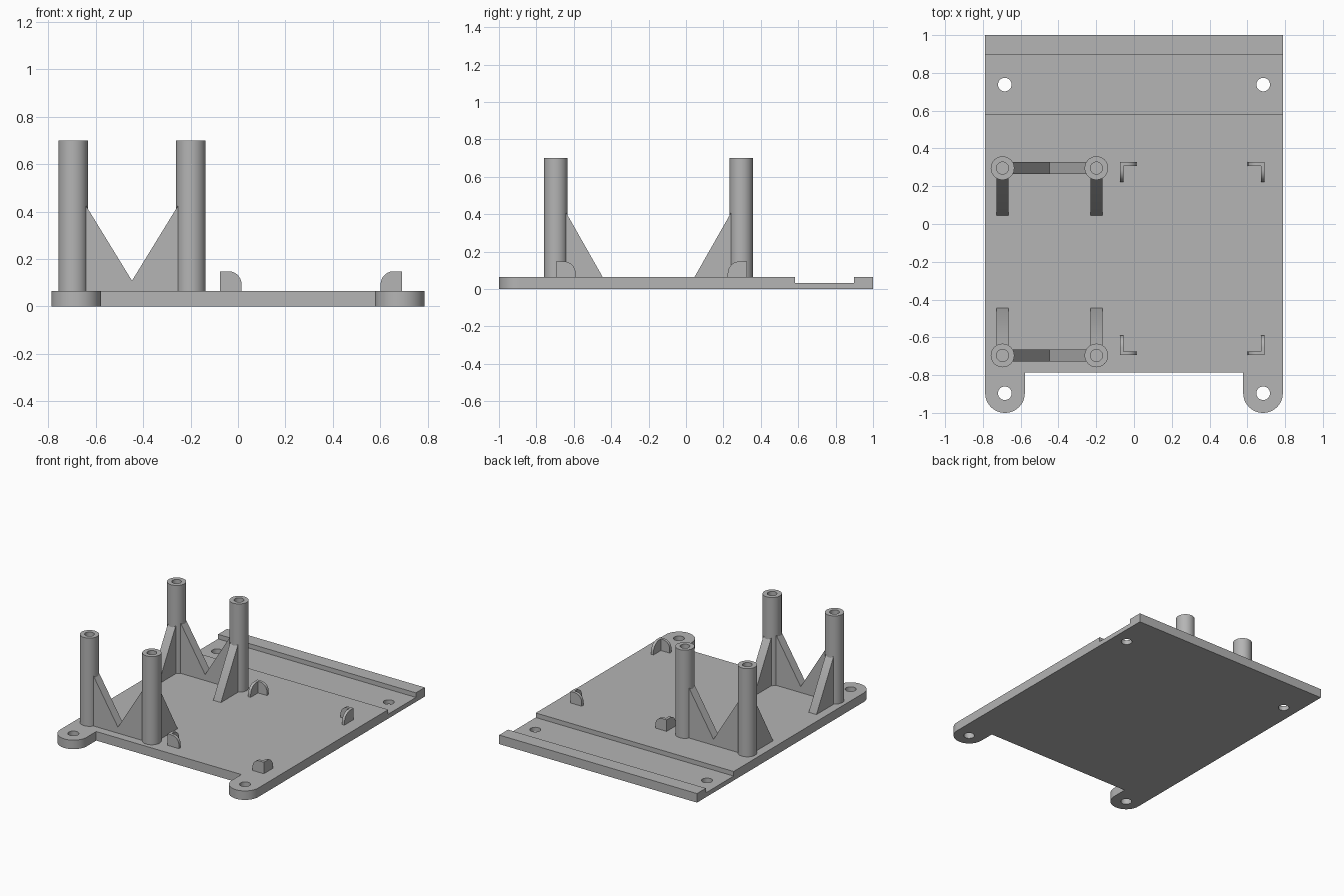
import bpy, bmesh, math
from mathutils import Matrix

if "Cube" in bpy.data.objects:
    bpy.data.objects.remove(bpy.data.objects["Cube"])

grey = bpy.data.materials.new("grey plastic")
grey.diffuse_color = (0.46, 0.46, 0.46, 1)
grey.use_nodes = True
grey.node_tree.nodes["Principled BSDF"].inputs["Base Color"].default_value = grey.diffuse_color

TOP = 0.065          # plate thickness
HALF_W = 0.788       # plate half width
EAR_R = 0.105        # radius of the rounded lugs
POST_H, POST_R, BORE_R = 0.70, 0.0625, 0.032
POST_X, POST_Y = (-0.696, -0.199), (-0.696, 0.296)


def finish(name, bm, smooth=True):
    bmesh.ops.recalc_face_normals(bm, faces=bm.faces)
    me = bpy.data.meshes.new(name)
    bm.to_mesh(me)
    bm.free()
    me.materials.append(grey)
    ob = bpy.data.objects.new(name, me)
    bpy.context.collection.objects.link(ob)
    if smooth:
        bpy.ops.object.select_all(action='DESELECT')
        bpy.context.view_layer.objects.active = ob
        ob.select_set(True)
        bpy.ops.object.shade_smooth_by_angle(angle=math.radians(30))
    return ob


def prism(name, pts, depth, to_world):
    """Extrude the outline pts by depth; to_world maps (u, v, w) to (x, y, z)."""
    bm = bmesh.new()
    rings = [[bm.verts.new(to_world(u, v, w)) for u, v in pts] for w in (0, depth)]
    n = len(pts)
    for r in rings:
        bm.faces.new(r)
    for i in range(n):
        j = (i + 1) % n
        bm.faces.new((rings[0][i], rings[0][j], rings[1][j], rings[1][i]))
    return finish(name, bm)


def arc(cx, cy, r, a0, a1, n):
    return [(cx + r * math.cos(math.radians(a0 + (a1 - a0) * i / n)),
             cy + r * math.sin(math.radians(a0 + (a1 - a0) * i / n))) for i in range(n + 1)]


# Base plate outline with two rounded mounting lugs at the front
lug_x, lug_y = HALF_W - EAR_R, -1 + EAR_R
right = [(HALF_W, 1.0)] + arc(lug_x, lug_y, EAR_R, 0, -180, 24) + [(lug_x - EAR_R, -0.787)]
outline = right + [(-x, y) for x, y in reversed(right)]
plate = prism("base_plate", outline, TOP, lambda u, v, w: (u, v, w))

# Cutters: channel across the back and four screw holes
cut = bmesh.new()
bmesh.ops.create_cube(cut, size=1, matrix=Matrix.Translation((0, 0.741, 0.132))
                      @ Matrix.Diagonal((2, 0.315, 0.2, 1)))
channel_cutter = finish("channel_cutter", cut, False)
cut = bmesh.new()
for x in (-0.684, 0.684):
    for y in (-0.896, 0.738):
        bmesh.ops.create_cone(cut, cap_ends=True, segments=32, radius1=0.036, radius2=0.036,
                              depth=0.4, matrix=Matrix.Translation((x, y, 0.03)))
hole_cutter = finish("hole_cutter", cut, False)
for c in (channel_cutter, hole_cutter):
    c.hide_render = True
    c.hide_viewport = True
    m = plate.modifiers.new(c.name, 'BOOLEAN')
    m.operation, m.solver, m.object = 'DIFFERENCE', 'EXACT', c
# Apply the cuts and remove the cutters
deps = bpy.context.evaluated_depsgraph_get()
cut_mesh = bpy.data.meshes.new_from_object(plate.evaluated_get(deps))
plate.modifiers.clear()
plate.data = cut_mesh
for c in (channel_cutter, hole_cutter):
    bpy.data.objects.remove(c)


# Hollow post: a lathed profile of outer wall, rim, bore and bore floor
def post(name, x, y, n=40):
    bm = bmesh.new()
    prof = [(POST_R, TOP - 0.01), (POST_R, POST_H), (BORE_R, POST_H), (BORE_R, TOP)]
    rings = [[bm.verts.new((x + r * math.cos(2 * math.pi * i / n),
                            y + r * math.sin(2 * math.pi * i / n), z)) for i in range(n)]
             for r, z in prof]
    for a, b in zip(rings, rings[1:]):
        for i in range(n):
            j = (i + 1) % n
            bm.faces.new((a[i], a[j], b[j], b[i]))
    bm.faces.new(rings[0])
    bm.faces.new(rings[-1])
    return finish(name, bm)


low = TOP - 0.005
for y, row in zip(POST_Y, ("front", "back")):
    inward = 1 if row == "front" else -1
    for x, side in zip(POST_X, ("left", "right")):
        post(f"{row}_{side}_post", x, y)
        # Triangular rib running inward along y
        prism(f"{row}_{side}_rib", [(0.054, low), (0.054, 0.41), (0.25, TOP), (0.25, low)], 0.062,
              lambda u, v, w: (x - 0.031 + w, y + inward * u, v))
    # V-shaped web joining the two posts
    xa, xb = POST_X[0] + 0.054, POST_X[1] - 0.054
    prism(f"{row}_web", [(xa, low), (xa, 0.425), ((xa + xb) / 2, 0.108), (xb, 0.425), (xb, low)],
          0.062, lambda u, v, w: (u, y - 0.031 + w, v))


# Corner clips: two thin arms with rounded free ends
def arm(length, r):
    return [(0, low), (0, 0.148)] + arc(length - r, 0.148 - r, r, 90, 0, 10) + [(length, low)]


for cx, sx, side in ((-0.075, 1, "left"), (0.692, -1, "right")):
    for cy, sy, row in ((-0.694, 1, "front"), (0.327, -1, "back")):
        prism(f"{row}_{side}_clip_x", arm(0.09, 0.055), 0.02,
              lambda u, v, w: (cx + sx * u, cy + sy * w, v))
        prism(f"{row}_{side}_clip_y", arm(0.104, 0.065), 0.02,
              lambda u, v, w: (cx + sx * w, cy + sy * u, v))
